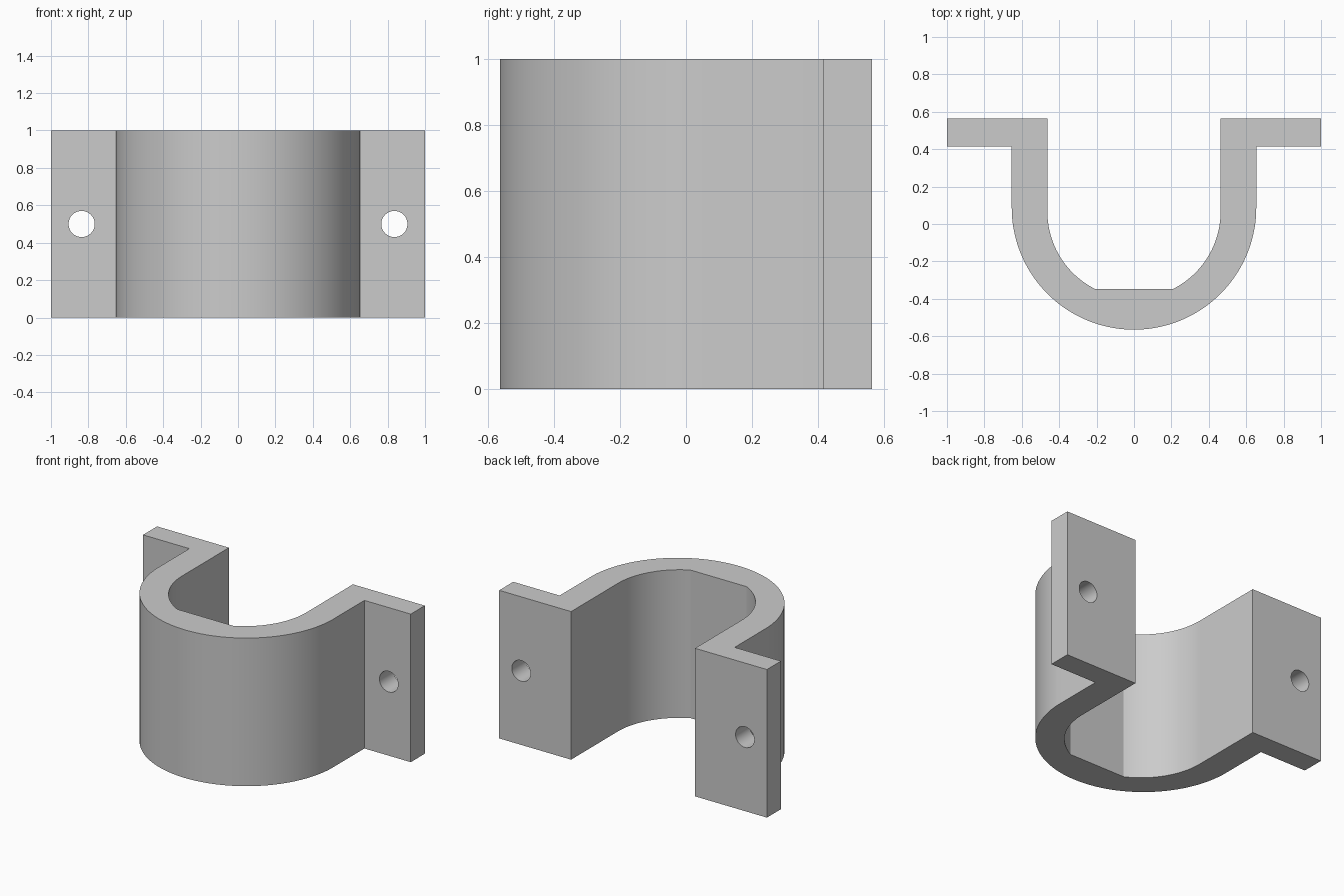
import bpy, bmesh
from math import sin, cos, asin, acos, pi, radians

if "Cube" in bpy.data.objects:
    bpy.data.objects.remove(bpy.data.objects["Cube"], do_unlink=True)

HEIGHT = 1.0
BACK, FLANGE_FRONT = 0.565, 0.415
OUTER_R, INNER_R = 0.654, 0.463
OUTER_Y, INNER_Y = 0.089, 0.066
FLAT_Y = -0.347
HOLE_X, HOLE_R = 0.836, 0.07

grey = bpy.data.materials.new("plain grey")
grey.use_nodes = True
colour = (0.6, 0.6, 0.6, 1)
grey.diffuse_color = colour
grey.node_tree.nodes["Principled BSDF"].inputs["Base Color"].default_value = colour


def arc(radius, centre_y, start, end, steps):
    """Points on an arc, with angles measured from the +x axis."""
    angles = [start + (end - start) * i / steps for i in range(steps + 1)]
    return [(radius * cos(a), centre_y + radius * sin(a)) for a in angles]


# Half profile: outer arc from the front middle, flange, inner wall, inner flat
outer = arc(OUTER_R, OUTER_Y, -pi / 2, asin((INNER_Y - OUTER_Y) / OUTER_R), 40)
inner = arc(INNER_R, INNER_Y, 0, asin((FLAT_Y - INNER_Y) / INNER_R), 28)
half = outer + [(OUTER_R, FLANGE_FRONT), (1, FLANGE_FRONT), (1, BACK), (INNER_R, BACK)] + inner
profile = half + [(-x, y) for x, y in reversed(half[1:])]

# Clamp body: the mirrored profile raised to full height
bm = bmesh.new()
base = bm.faces.new([bm.verts.new((x, y, 0)) for x, y in profile])
raised = bmesh.ops.extrude_face_region(bm, geom=[base])["geom"]
bmesh.ops.translate(bm, vec=(0, 0, HEIGHT),
                    verts=[v for v in raised if isinstance(v, bmesh.types.BMVert)])
bmesh.ops.recalc_face_normals(bm, faces=bm.faces)
mesh = bpy.data.meshes.new("clamp_body")
bm.to_mesh(mesh)
bm.free()
mesh.materials.append(grey)
body = bpy.data.objects.new("clamp_body", mesh)
bpy.context.collection.objects.link(body)

# Screw hole through each flange
for side in (-1, 1):
    bpy.ops.mesh.primitive_cylinder_add(
        vertices=32, radius=HOLE_R, depth=0.4, rotation=(pi / 2, 0, 0),
        location=(side * HOLE_X, (BACK + FLANGE_FRONT) / 2, HEIGHT / 2))
    cutter = bpy.context.object
    cutter.name = "hole_cutter"
    cutter.hide_render = True
    cutter.data.materials.append(grey)
    cut = body.modifiers.new("screw_hole", "BOOLEAN")
    cut.operation = "DIFFERENCE"
    cut.solver = "EXACT"
    cut.object = cutter
    bpy.ops.object.select_all(action="DESELECT")
    bpy.context.view_layer.objects.active = body
    body.select_set(True)
    bpy.ops.object.modifier_apply(modifier=cut.name)
    bpy.data.objects.remove(cutter, do_unlink=True)

# Smooth curves with crisp corners
bpy.ops.object.shade_smooth_by_angle(angle=radians(15))
